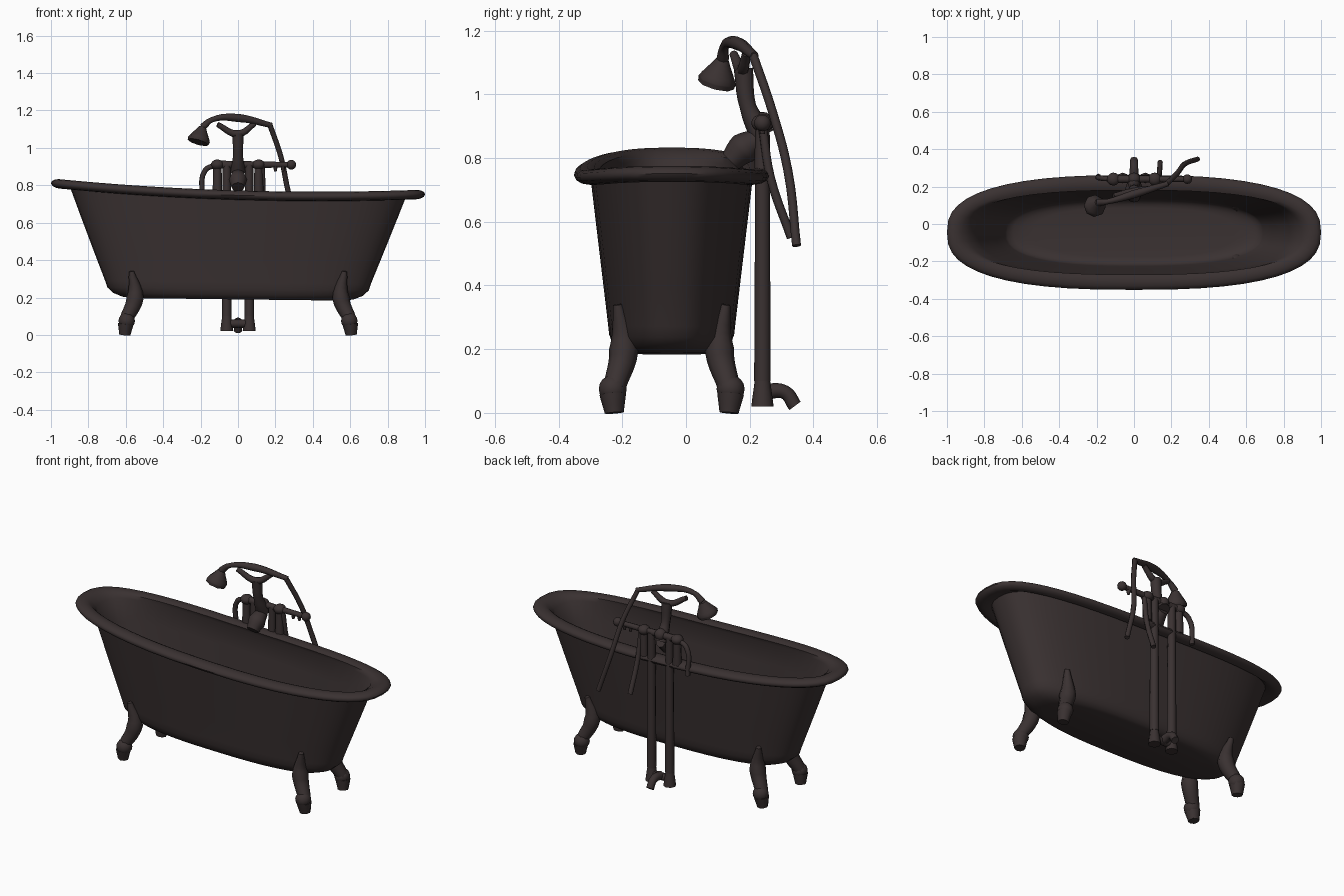
import bpy, bmesh, math
from mathutils import Vector

if "Cube" in bpy.data.objects:
    bpy.data.objects.remove(bpy.data.objects["Cube"])

# Shared positions and pipe radii
TUB_Y = -0.045
PIPE_Y = 0.24
PIPE_X = 0.06
VALVE_X = 0.11
BAR_Z = 0.91
THIN = 0.014
PIPE = 0.022
THICK = 0.035
SEGMENTS = 48

iron = bpy.data.materials.new("dark_iron")
iron.use_nodes = True
iron_colour = (0.042, 0.031, 0.031, 1)
iron.diffuse_color = iron_colour
iron.node_tree.nodes["Principled BSDF"].inputs["Base Color"].default_value = iron_colour


def select_only(obj):
    bpy.ops.object.select_all(action='DESELECT')
    obj.select_set(True)
    bpy.context.view_layer.objects.active = obj


def finish(obj, name):
    """Name, colour and smooth a mesh part."""
    obj.name = name
    obj.data.materials.clear()
    obj.data.materials.append(iron)
    select_only(obj)
    bpy.ops.object.shade_smooth_by_angle(angle=math.radians(50))


def mix(start, end, amount):
    return start + (end - start) * amount


def tube(name, points, radii):
    """Capped round tube along a smooth path; the radii spread evenly along it."""
    curve = bpy.data.curves.new(name, 'CURVE')
    curve.dimensions = '3D'
    curve.bevel_depth = 1
    curve.bevel_resolution = 2
    curve.resolution_u = 5
    curve.use_fill_caps = True
    spline = curve.splines.new('BEZIER')
    spline.bezier_points.add(len(points) - 1)
    for index, (knot, point) in enumerate(zip(spline.bezier_points, points)):
        place = index / (len(points) - 1) * (len(radii) - 1)
        lower = min(int(place), len(radii) - 2)
        knot.co = point
        knot.radius = mix(radii[lower], radii[lower + 1], place - lower)
        knot.handle_left_type = knot.handle_right_type = 'AUTO'
    obj = bpy.data.objects.new(name, curve)
    bpy.context.collection.objects.link(obj)
    select_only(obj)
    bpy.ops.object.convert(target='MESH')
    finish(bpy.context.object, name)


def ball(name, centre, radius, stretch=(1, 1, 1)):
    bpy.ops.mesh.primitive_uv_sphere_add(segments=12, ring_count=8, radius=radius, location=centre)
    bpy.context.object.scale = stretch
    finish(bpy.context.object, name)


def oblong(length, width, height, follow):
    """Rounded oblong ring; follow blends from the tilted floor to the sweeping rim."""
    ring = []
    for index in range(SEGMENTS):
        angle = math.tau * index / SEGMENTS
        cosine, sine = math.cos(angle), math.sin(angle)
        x = length * math.copysign(abs(cosine) ** 0.77, cosine)
        y = width * math.copysign(abs(sine) ** 0.77, sine)
        sweep = x * (0.035 * x - 0.03)
        ring.append(Vector((x, TUB_Y + y, height + mix(-0.012 * x, sweep, follow))))
    return ring


def bowl(inset, floor):
    """Rings from the floor, round the lower corner and up the flared wall."""
    corner = 0.28
    rings = []
    for step in range(5):
        turn = math.pi / 2 * step / 4
        shrink = 0.15 * (1 - math.sin(turn))
        rings.append(oblong(0.71 - inset - shrink, 0.2 - inset - shrink / 3,
                            mix(corner, floor, math.cos(turn)), 0))
    for step in range(1, 5):
        rise = step / 4
        rings.append(oblong(mix(0.71, 0.9, rise) - inset, mix(0.2, 0.255, rise) - inset,
                            mix(corner, 0.74, rise), rise))
    return rings


def rolled_rim():
    """Rings round the outside of the rolled lip, from underneath to the inner edge."""
    rings = []
    for step in range(9):
        turn = math.pi * (step / 8 * 1.3 - 0.5)
        reach = 0.045 * math.cos(turn)
        rings.append(oblong(0.955 + reach, 0.262 + reach, 0.747 + 0.025 * math.sin(turn), 1))
    return rings


def build_tub():
    rings = bowl(0, 0.19) + rolled_rim() + bowl(0.02, 0.23)[::-1]
    bm = bmesh.new()
    loops = [[bm.verts.new(point) for point in ring] for ring in rings]
    for near, far in zip(loops, loops[1:]):
        for index in range(SEGMENTS):
            before = index - 1
            bm.faces.new((near[before], near[index], far[index], far[before]))
    bm.faces.new(loops[0])
    bm.faces.new(loops[-1])
    bmesh.ops.recalc_face_normals(bm, faces=bm.faces)
    mesh = bpy.data.meshes.new("bathtub")
    bm.to_mesh(mesh)
    bm.free()
    obj = bpy.data.objects.new("bathtub", mesh)
    bpy.context.collection.objects.link(obj)
    finish(obj, "bathtub")


build_tub()

# Claw feet: shoulder on the tub wall, bent ankle, paw and pad
for side, side_name in ((1, "left"), (-1, "right")):
    for end, end_name in ((-1, "front"), (1, "back")):
        def corner(x, y, z):
            return Vector((side * x, TUB_Y + end * y, z))

        label = f"{end_name}_{side_name}"
        tube(f"{label}_leg",
             [corner(0.57, 0.17, 0.34), corner(0.55, 0.15, 0.2), corner(0.6, 0.18, 0.08)],
             (THIN, 0.046, THICK))
        ball(f"{label}_paw", corner(0.595, 0.185, 0.075), 0.044)
        tube(f"{label}_pad", [corner(0.6, 0.185, 0.06), corner(0.605, 0.18, 0)], (0.042, 0.03))

# Supply pipes with flared feet, and the valves above them
for side, side_name in ((1, "left"), (-1, "right")):
    x = side * PIPE_X
    valve = side * VALVE_X
    tube(f"{side_name}_supply_pipe", [(x, PIPE_Y, 0.1), (x, PIPE_Y, BAR_Z)], (0.026, PIPE))
    tube(f"{side_name}_pipe_foot", [(x, PIPE_Y, 0.02), (x, PIPE_Y, 0.12)], (THICK, PIPE))
    tube(f"{side_name}_valve", [(valve, PIPE_Y, 0.76), (valve, PIPE_Y, BAR_Z)], (0.026, PIPE))
    ball(f"{side_name}_valve_cap", (valve, PIPE_Y, BAR_Z), THICK, (1, 1, 0.8))

# Waste pipe between the supply pipes, with a rear elbow
tube("waste_crossbar", [(-PIPE_X, PIPE_Y, 0.06), (PIPE_X, PIPE_Y, 0.06)], (PIPE, PIPE))
tube("waste_elbow", [(0, PIPE_Y, 0.065), (0, 0.31, 0.065), (0, 0.342, 0.022)],
     (0.026, PIPE, PIPE))

# Tap bar with a knobbed lever
tube("tap_bar", [(-VALVE_X, PIPE_Y, BAR_Z), (0.3, PIPE_Y, BAR_Z)], (PIPE, THIN))
ball("bar_hub", (0, PIPE_Y, BAR_Z), THICK)
ball("lever_knob", (0.285, PIPE_Y, BAR_Z), 0.026)
for x in (0.2, 0.24):
    tube("lever_stud", [(x, PIPE_Y, 0.875), (x, PIPE_Y, BAR_Z)], (THIN / 2, THIN))

# Broad spout over the tub
tube("spout", [(0, PIPE_Y, 0.865), (0, 0.18, 0.83), (0, 0.14, 0.79)], (0.03, 0.05, THICK))

# Riser column and handset cradle
tube("riser", [(0, PIPE_Y, 0.87), (0, 0.195, 0.96), (0, 0.18, 1.08)], (0.04, 0.026, 0.03))
tube("cradle", [(-0.11, 0.15, 1.125), (0, 0.175, 1.075), (0.09, 0.19, 1.13)],
     (THIN, 0.02, THIN))

# Handset handle and shower head
head_top = Vector((-0.19, 0.115, 1.11))
head_end = Vector((-0.213, 0.094, 1.03))
tube("handset", [(0.18, 0.215, 1.12), (0, 0.16, 1.16), (-0.14, 0.12, 1.15), head_top],
     (THIN, PIPE, THIN, 0.02))
tube("shower_head", [head_top, head_top.lerp(head_end, 0.8), head_end], (0.02, 0.06, 0.058))

# Hoses hanging behind the tub
tube("handset_hose", [(0.17, 0.21, 1.125), (0.23, 0.27, 0.95), (0.27, 0.32, 0.76),
                      (0.34, 0.347, 0.525)], (THIN, THIN))
tube("middle_hose", [(0.13, PIPE_Y, 0.9), (0.135, 0.265, 0.74), (0.14, 0.33, 0.55)],
     (THIN, THIN))
tube("side_hose", [(-VALVE_X, PIPE_Y, BAR_Z), (-0.175, 0.245, 0.88), (-0.19, 0.255, 0.72)],
     (THIN, THIN))
